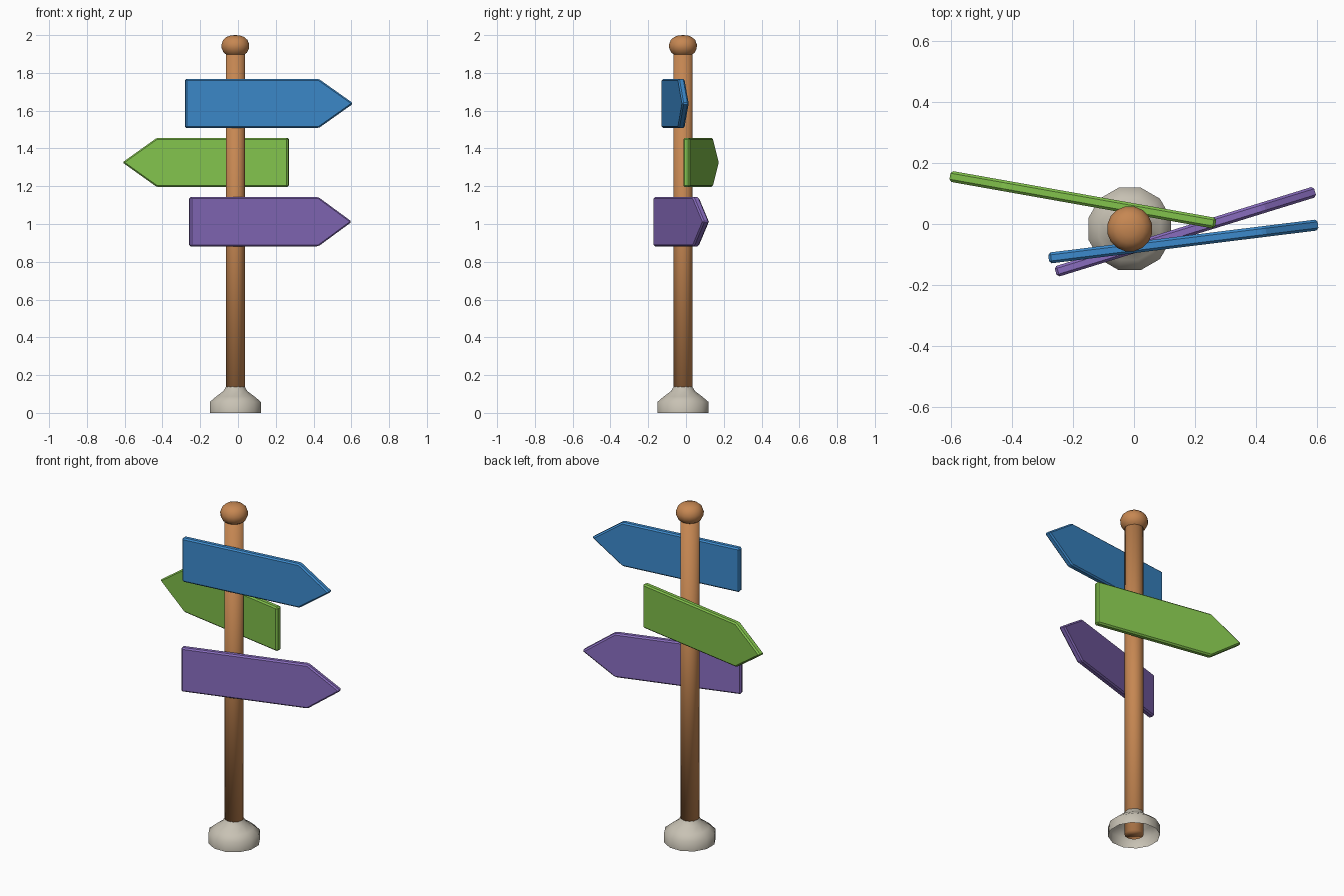
import bpy, bmesh, math
from mathutils import Matrix

if "Cube" in bpy.data.objects:
    bpy.data.objects.remove(bpy.data.objects["Cube"])

CX, CY = -0.014, -0.016  # post axis


def material(name, rgb):
    m = bpy.data.materials.new(name)
    lin = [c / 12.92 if c <= 0.04045 else ((c + 0.055) / 1.055) ** 2.4 for c in (v / 255 for v in rgb)]
    m.diffuse_color = (*lin, 1)
    m.use_nodes = True
    m.node_tree.nodes["Principled BSDF"].inputs["Base Color"].default_value = m.diffuse_color
    return m


wood = material("wood", (198, 135, 82))
stone = material("stone", (200, 194, 180))
blue = material("blue paint", (60, 138, 204))
green = material("green paint", (130, 194, 76))
purple = material("purple paint", (136, 108, 190))


def add_object(name, bm, mat):
    bmesh.ops.recalc_face_normals(bm, faces=bm.faces[:])
    me = bpy.data.meshes.new(name)
    bm.to_mesh(me)
    bm.free()
    me.materials.append(mat)
    ob = bpy.data.objects.new(name, me)
    bpy.context.collection.objects.link(ob)
    return ob


def lathe(name, profile, sides, mat, cap_ends=False):
    """Revolve (radius, z) points around the post axis, smooth shaded."""
    bm = bmesh.new()
    rings = []
    for r, z in profile:
        n = 1 if r == 0 else sides
        rings.append([bm.verts.new((r * math.cos((i + 0.5) * math.tau / sides),
                                    r * math.sin((i + 0.5) * math.tau / sides), z)) for i in range(n)])
    for a, b in zip(rings, rings[1:]):
        for i in range(sides):
            j = (i + 1) % sides
            if len(b) == 1:
                bm.faces.new((a[i], a[j], b[0]))
            else:
                bm.faces.new((a[i], a[j], b[j], b[i]))
    if cap_ends:
        bm.faces.new(rings[0])
        bm.faces.new(rings[-1])
    for f in bm.faces:
        f.smooth = True
    ob = add_object(name, bm, mat)
    ob.location = (CX, CY, 0)
    return ob


# Post, round knob and hollow flared foot
lathe("post", [(0.051, 0.005), (0.051, 1.91)], 16, wood, cap_ends=True)
lathe("knob", [(0.045, 1.894), (0.063, 1.907), (0.074, 1.93), (0.075, 1.95),
               (0.066, 1.974), (0.048, 1.99), (0.025, 1.998), (0, 2.0)], 16, wood)
lathe("foot", [(0.14, 0), (0.14, 0.058), (0.105, 0.087), (0.066, 0.115), (0.051, 0.139)], 12, stone)


def sign(name, tail, tip, z, mat):
    """Arrow board running from tail to tip, bevelled all round."""
    dx, dy = tip[0] - tail[0], tip[1] - tail[1]
    length, h, t = math.hypot(dx, dy), 0.13, 0.018
    outline = [(0, -h), (length - 0.185, -h), (length, 0), (length - 0.185, h), (0, h)]
    bm = bmesh.new()
    front = bm.faces.new([bm.verts.new((x, -t, v)) for x, v in outline])
    back = bmesh.ops.extrude_face_region(bm, geom=[front])["geom"]
    bmesh.ops.translate(bm, vec=(0, 2 * t, 0), verts=[g for g in back if isinstance(g, bmesh.types.BMVert)])
    bmesh.ops.transform(bm, matrix=Matrix.Rotation(math.atan2(dy, dx), 4, 'Z'), verts=bm.verts[:])
    ob = add_object(name, bm, mat)
    ob.location = (*tail, z)
    bev = ob.modifiers.new("edge bevel", 'BEVEL')
    bev.width, bev.segments, bev.limit_method = 0.008, 1, 'ANGLE'


# Three direction boards
sign("top_sign", (-0.28, -0.112), (0.61, -0.002), 1.638, blue)
sign("middle_sign", (0.268, 0.002), (-0.61, 0.158), 1.326, green)
sign("bottom_sign", (-0.257, -0.157), (0.6, 0.108), 1.012, purple)
